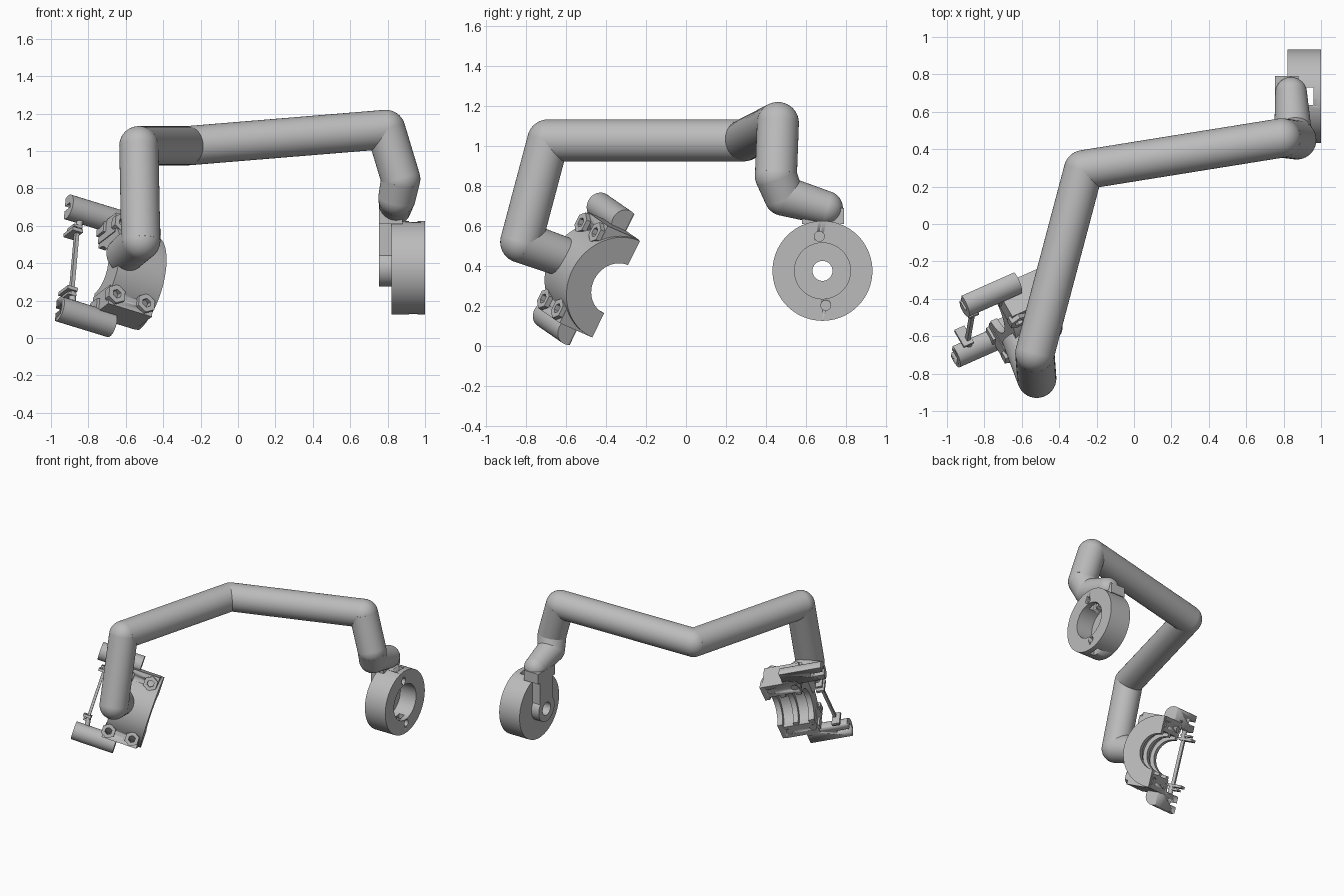
import bpy, bmesh
from math import pi, sin, cos, radians
from mathutils import Vector, Matrix

if "Cube" in bpy.data.objects:
    bpy.data.objects.remove(bpy.data.objects["Cube"])

grey = bpy.data.materials.new("plain_grey")
grey.use_nodes = True
grey.diffuse_color = (0.5, 0.5, 0.5, 1)
grey.node_tree.nodes["Principled BSDF"].inputs["Base Color"].default_value = (0.5, 0.5, 0.5, 1)

# Clamp frame: local x = along the jaw ends, y = bore axis, z = opening direction
axis = Vector((0.88, 0.39, -0.27)).normalized()
across = Vector((0.12, 0.46, 0.88))
across = (across - axis * across.dot(axis)).normalized()
opening = across.cross(axis)
CLAMP = Matrix((across, axis, opening)).transposed().to_4x4()
CLAMP.translation = (-0.51, -0.35, 0.283)
WORLD = Matrix.Identity(4)
T = Matrix.Translation


def finish(name, bm, matrix=WORLD):
    bmesh.ops.transform(bm, matrix=matrix, verts=bm.verts)
    bmesh.ops.recalc_face_normals(bm, faces=bm.faces)
    mesh = bpy.data.meshes.new(name)
    bm.to_mesh(mesh)
    bm.free()
    mesh.materials.append(grey)
    obj = bpy.data.objects.new(name, mesh)
    bpy.context.collection.objects.link(obj)
    bpy.ops.object.select_all(action='DESELECT')
    obj.select_set(True)
    bpy.context.view_layer.objects.active = obj
    bpy.ops.object.shade_smooth_by_angle(angle=radians(32))
    return obj


def lathe(name, profile, n, matrix=WORLD, arc=2 * pi):
    """Turn a closed (radius, height) profile about local z."""
    bm = bmesh.new()
    full = arc > 6
    rows = []
    for i in range(n if full else n + 1):
        a = arc * i / n
        rows.append([bm.verts.new((r * cos(a), r * sin(a), h)) for r, h in profile])
    m = len(profile)
    for i in range(n):
        p, q = rows[i], rows[(i + 1) % len(rows)]
        for j in range(m):
            k = (j + 1) % m
            bm.faces.new((p[j], p[k], q[k], q[j]))
    if not full:
        bm.faces.new(rows[0])
        bm.faces.new(rows[-1])
    return finish(name, bm, matrix)


def box(name, lo, hi, matrix=WORLD):
    bm = bmesh.new()
    bmesh.ops.create_cube(bm, size=1)
    lo, hi = Vector(lo), Vector(hi)
    size = Matrix.Diagonal((hi - lo).to_4d())
    size[3][3] = 1
    return finish(name, bm, matrix @ T((lo + hi) / 2) @ size)


def rod(name, a, b, r1, r2=None, n=40, matrix=WORLD):
    a, b = Vector(a), Vector(b)
    bm = bmesh.new()
    bmesh.ops.create_cone(bm, cap_ends=True, segments=n, radius1=r1,
                          radius2=r2 or r1, depth=(b - a).length)
    turn = (b - a).to_track_quat('Z', 'Y').to_matrix().to_4x4()
    return finish(name, bm, matrix @ T((a + b) / 2) @ turn)


def cut(obj, cutters):
    for c in cutters:
        c.hide_render = True
        mod = obj.modifiers.new("cut", 'BOOLEAN')
        mod.operation = 'DIFFERENCE'
        mod.solver = 'EXACT'
        mod.object = c
        bpy.context.view_layer.objects.active = obj
        bpy.ops.object.modifier_apply(modifier=mod.name)
        bpy.data.objects.remove(c)


# Bent tube with ball joints
path = [((0.84, 0.70, 0.69), 0.085), ((0.85, 0.49, 0.75), 0.1), ((0.87, 0.45, 0.85), 0.105),
        ((0.79, 0.46, 1.115), 0.105), ((-0.27, 0.29, 1.028), 0.105), ((-0.53, -0.69, 1.028), 0.105),
        ((-0.52, -0.825, 0.52), 0.105), ((-0.61, -0.60, 0.44), 0.1)]
for i, (p, r) in enumerate(path):
    if i + 1 < len(path):
        q, r2 = path[i + 1]
        rod(f"tube_section_{i + 1}", p, q, r, r2)
    if i < len(path) - 1:
        bm = bmesh.new()
        bmesh.ops.create_uvsphere(bm, u_segments=40, v_segments=20, radius=r)
        finish(f"tube_joint_{i + 1}", bm, T(p))

# Hub: hollow drum with a small rear boss
hub_y, hub_z = 0.683, 0.375
hub = lathe("hub_drum", [(0.25, 0.82), (0.25, 1), (0.14, 1), (0.14, 0.86), (0.05, 0.86),
                         (0.05, 0.755), (0.1, 0.755), (0.1, 0.82)], 72,
            T((0, hub_y, hub_z)) @ Matrix.Rotation(pi / 2, 4, 'Y'))
holes = [rod("hole", (0.9, hub_y + s * 0.016, hub_z - s * 0.173),
             (1.1, hub_y + s * 0.016, hub_z - s * 0.173), 0.025, n=20) for s in (-1, 1)]
slots = [box("slot", (0.915, 0.635, hub_z + lo), (0.96, 0.73, hub_z + hi))
         for lo, hi in ((0.12, 0.3), (-0.3, -0.12))]
cut(hub, holes + slots)

# Bracket tying the tube to the hub
box("hub_bracket_stem", (0.755, 0.6, 0.44), (0.825, 0.77, 0.62))
box("hub_bracket_head", (0.755, 0.58, 0.61), (0.88, 0.79, 0.69))

# Half-ring clamp with a grooved bore
bore = [(0.27, 0), (0.135, 0)]
for y in (-0.04, -0.16):
    bore += [(0.135, y), (0.165, y), (0.165, y - 0.08), (0.135, y - 0.08)]
bore += [(0.135, -0.28), (0.27, -0.28)]
lathe("clamp_half_ring", bore, 40, CLAMP @ Matrix.Rotation(-pi / 2, 4, 'X'), pi)

for s, side in ((1, "upper"), (-1, "lower")):
    def span(a, b, y0, y1, z0, z1):
        xs = sorted((s * a, s * b))
        return (xs[0], y0, z0), (xs[1], y1, z1)

    # Bolt block and nuts
    block = box(f"{side}_bolt_block", *span(0.16, 0.272, -0.285, -0.02, -0.19, 0.002), CLAMP)
    bolts = []
    for y in (-0.07, -0.25):
        bolts.append(rod("hole", (s * 0.213, y, -0.3), (s * 0.213, y, 0.1), 0.026, n=20, matrix=CLAMP))
        lathe(f"{side}_nut", [(0.026, -0.215), (0.055, -0.215), (0.055, -0.17), (0.026, -0.17)], 6,
              CLAMP @ T((s * 0.213, y, 0)))
    cut(block, bolts)

    # Side barrel with flat slotted face
    barrel = rod(f"{side}_barrel", (s * 0.305, -0.5, -0.03), (s * 0.305, -0.18, -0.03), 0.068, matrix=CLAMP)
    cut(barrel, [box("trim", *span(0.2, 0.4, -0.6, 0, 0, 0.2), CLAMP),
                 box("slot", *span(0.29, 0.32, -0.6, -0.4, -0.06, 0.1), CLAMP)])
    box(f"{side}_barrel_web", *span(0.2, 0.29, -0.3, -0.18, -0.08, 0), CLAMP)

    # Latch arm and tabs
    rod(f"{side}_latch_end", (s * 0.17, -0.43, -0.03), (s * 0.29, -0.41, -0.03), 0.018, n=12, matrix=CLAMP)
    box(f"{side}_latch_tab", *span(0.165, 0.185, -0.47, -0.41, -0.06, 0.05), CLAMP)
    box(f"{side}_latch_lip", *span(0.195, 0.21, -0.46, -0.41, -0.05, 0.03), CLAMP)

# Thin latch strip between the barrels
box("latch_strip", (-0.18, -0.44, -0.04), (0.18, -0.42, -0.015), CLAMP)
